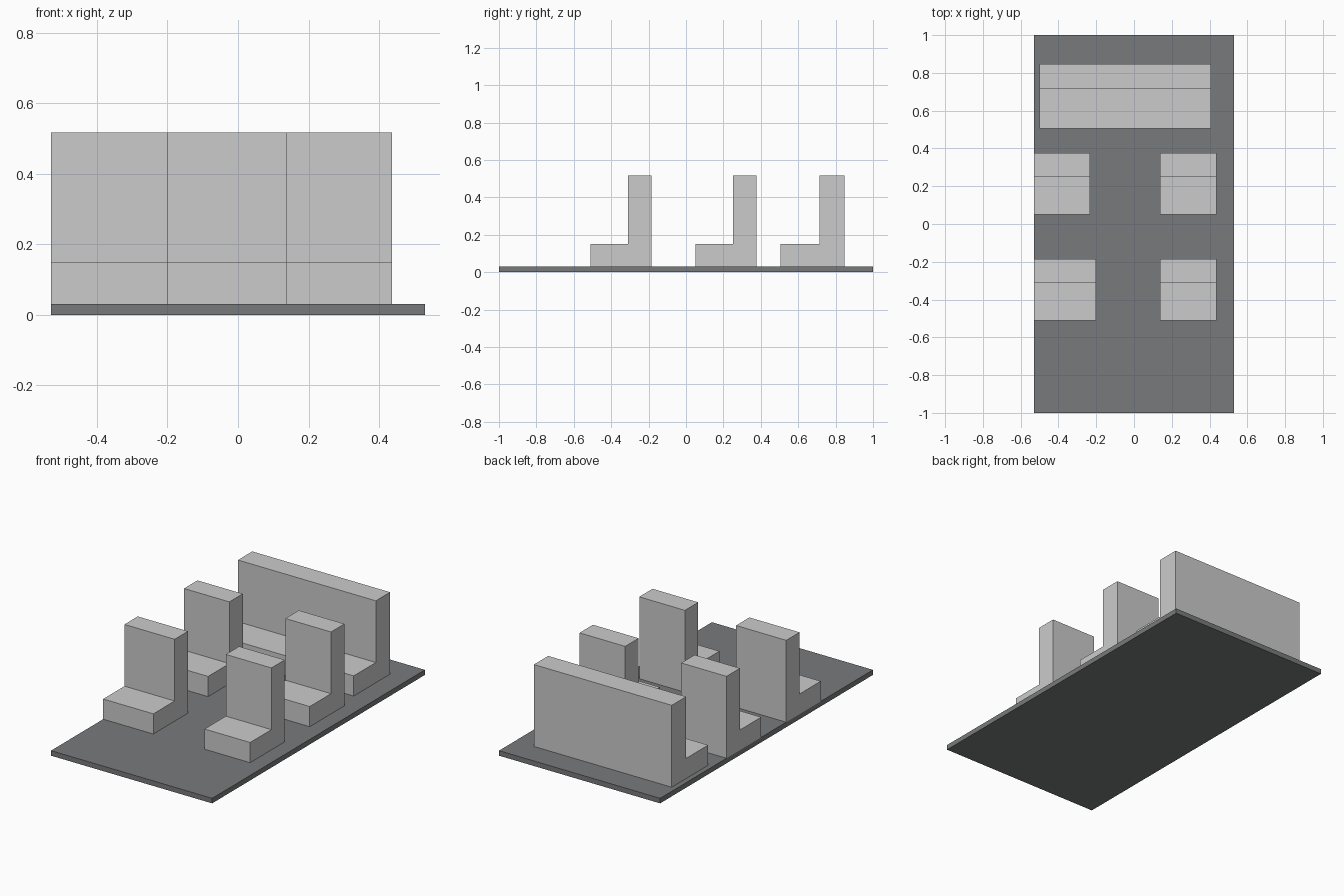
import bpy, bmesh

if "Cube" in bpy.data.objects:
    bpy.data.objects.remove(bpy.data.objects["Cube"])

FLOOR_TOP, CUSHION_TOP, BACK_TOP = 0.03, 0.15, 0.517


def extrude_profile(name, profile, x0, x1):
    """Extrude a closed (y, z) profile from x0 to x1."""
    bm = bmesh.new()
    face = bm.faces.new([bm.verts.new((x0, y, z)) for y, z in profile])
    ext = bmesh.ops.extrude_face_region(bm, geom=[face])
    moved = [v for v in ext["geom"] if isinstance(v, bmesh.types.BMVert)]
    bmesh.ops.translate(bm, verts=moved, vec=(x1 - x0, 0, 0))
    bmesh.ops.recalc_face_normals(bm, faces=bm.faces)
    mesh = bpy.data.meshes.new(name)
    bm.to_mesh(mesh)
    bm.free()
    obj = bpy.data.objects.new(name, mesh)
    bpy.context.collection.objects.link(obj)
    return obj


def seat(name, x0, x1, front, back_front, back):
    """L-shaped seat: low cushion at the front, tall backrest behind."""
    profile = [(front, FLOOR_TOP), (back, FLOOR_TOP), (back, BACK_TOP),
               (back_front, BACK_TOP), (back_front, CUSHION_TOP), (front, CUSHION_TOP)]
    return extrude_profile(name, profile, x0, x1)


# Dark floor plate
floor = extrude_profile("floor", [(-1, 0), (1, 0), (1, FLOOR_TOP), (-1, FLOOR_TOP)], -0.53, 0.53)
dark = bpy.data.materials.new("dark_grey")
dark.diffuse_color = (0.19, 0.193, 0.2, 1)
dark.use_nodes = True
dark.node_tree.nodes["Principled BSDF"].inputs["Base Color"].default_value = dark.diffuse_color
floor.data.materials.append(dark)

# Two rows of single seats and a rear bench
front_row = (-0.51, -0.31, -0.185)
middle_row = (0.05, 0.25, 0.376)
seat("front_left_seat", -0.53, -0.20, *front_row)
seat("front_right_seat", 0.137, 0.437, *front_row)
seat("middle_left_seat", -0.53, -0.232, *middle_row)
seat("middle_right_seat", 0.137, 0.437, *middle_row)
seat("rear_bench", -0.50, 0.407, 0.506, 0.714, 0.848)
